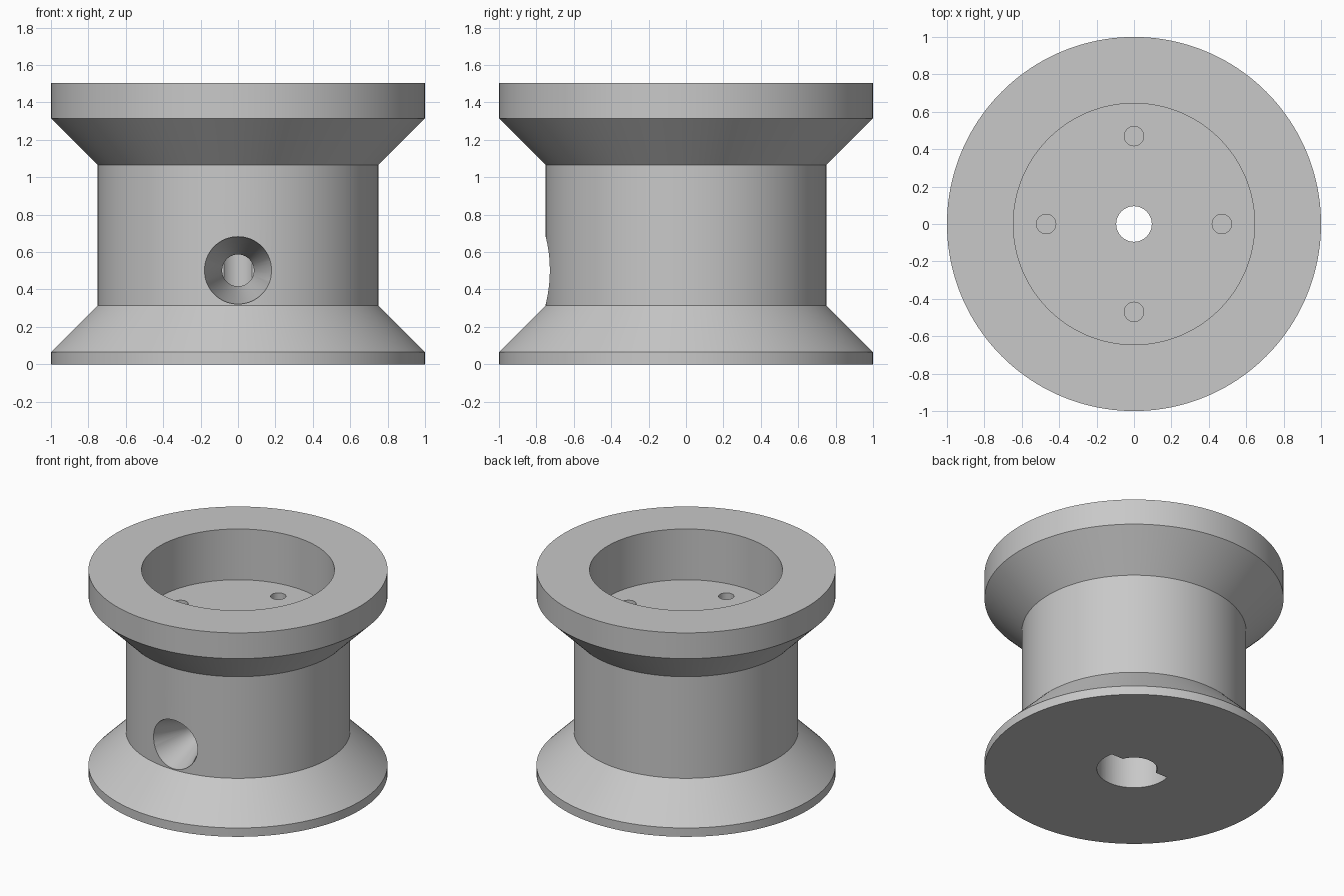
import bpy
import bmesh
from math import sin, cos, pi, asin, radians
from mathutils import Matrix, Vector

default = bpy.data.objects.get("Cube")
if default:
    bpy.data.objects.remove(default, do_unlink=True)

grey = bpy.data.materials.new("plain_grey")
grey.use_nodes = True
GREY = (0.58, 0.58, 0.58, 1)
grey.diffuse_color = GREY
grey.node_tree.nodes["Principled BSDF"].inputs["Base Color"].default_value = GREY


def finish(name, bm):
    bmesh.ops.recalc_face_normals(bm, faces=bm.faces)
    mesh = bpy.data.meshes.new(name)
    bm.to_mesh(mesh)
    bm.free()
    mesh.materials.append(grey)
    obj = bpy.data.objects.new(name, mesh)
    bpy.context.collection.objects.link(obj)
    return obj


def lathe(name, profile, segments, closed=False, matrix=Matrix()):
    """Spin (radius, height) points around z; cap the ends unless closed."""
    bm = bmesh.new()
    rings = []
    for r, z in profile:
        rings.append([bm.verts.new((r * cos(2 * pi * i / segments),
                                    r * sin(2 * pi * i / segments), z))
                      for i in range(segments)])
    pairs = list(zip(rings, rings[1:]))
    if closed:
        pairs.append((rings[-1], rings[0]))
    else:
        bm.faces.new(rings[0])
        bm.faces.new(rings[-1])
    for a, b in pairs:
        for i in range(segments):
            j = (i + 1) % segments
            bm.faces.new((a[i], a[j], b[j], b[i]))
    bmesh.ops.transform(bm, matrix=matrix, verts=bm.verts)
    return finish(name, bm)


def d_prism(name, radius, flat_y, z0, z1, steps=64):
    """Round prism with one flat side facing +y."""
    a = asin(flat_y / radius)
    sweep = pi + 2 * a
    bm = bmesh.new()
    ring = [bm.verts.new((radius * cos(a - sweep * i / steps),
                          radius * sin(a - sweep * i / steps), z0))
            for i in range(steps + 1)]
    face = bm.faces.new(ring)
    top = bmesh.ops.extrude_face_region(bm, geom=[face])["geom"]
    bmesh.ops.translate(bm, vec=Vector((0, 0, z1 - z0)),
                        verts=[v for v in top if isinstance(v, bmesh.types.BMVert)])
    return finish(name, bm)


# Spool body: flanges, drum, top pocket and centre bore in one turned profile
FLOOR = 1.13
spool = lathe("spool_body", [
    (0.095, 0), (1, 0), (1, 0.065), (0.75, 0.315), (0.75, 1.065),
    (1, 1.315), (1, 1.505), (0.645, 1.505), (0.645, FLOOR), (0.095, FLOOR),
], 160, closed=True)

# Shaft socket from below: D-shaped recess and round clearance
cutters = [
    d_prism("socket_cutter", 0.248, 0.057, -0.1, 0.9),
    lathe("clearance_cutter", [(0.156, -0.12), (0.156, 0.32)], 64),
]

# Countersunk set screw hole through the front of the drum
to_front = Matrix.Translation((0, 0, 0.502)) @ Matrix.Rotation(radians(90), 4, "X")
cutters.append(lathe("screw_cutter", [
    (0.085, 0.1), (0.085, 0.49), (0.18, 0.73), (0.18, 0.9)], 64, matrix=to_front))

# Four blind mounting holes in the pocket floor
for i in range(4):
    place = Matrix.Rotation(i * pi / 2, 4, "Z") @ Matrix.Translation((0.47, 0, 0))
    cutters.append(lathe("mount_cutter", [(0.052, 0.8), (0.052, FLOOR + 0.1)],
                         32, matrix=place))

bpy.ops.object.select_all(action="DESELECT")
bpy.context.view_layer.objects.active = spool
spool.select_set(True)
for cutter in cutters:
    mod = spool.modifiers.new("cut", "BOOLEAN")
    mod.operation = "DIFFERENCE"
    mod.solver = "EXACT"
    mod.object = cutter
    bpy.ops.object.modifier_apply(modifier=mod.name)
    bpy.data.objects.remove(cutter, do_unlink=True)

bpy.ops.object.shade_smooth_by_angle(angle=radians(25))
